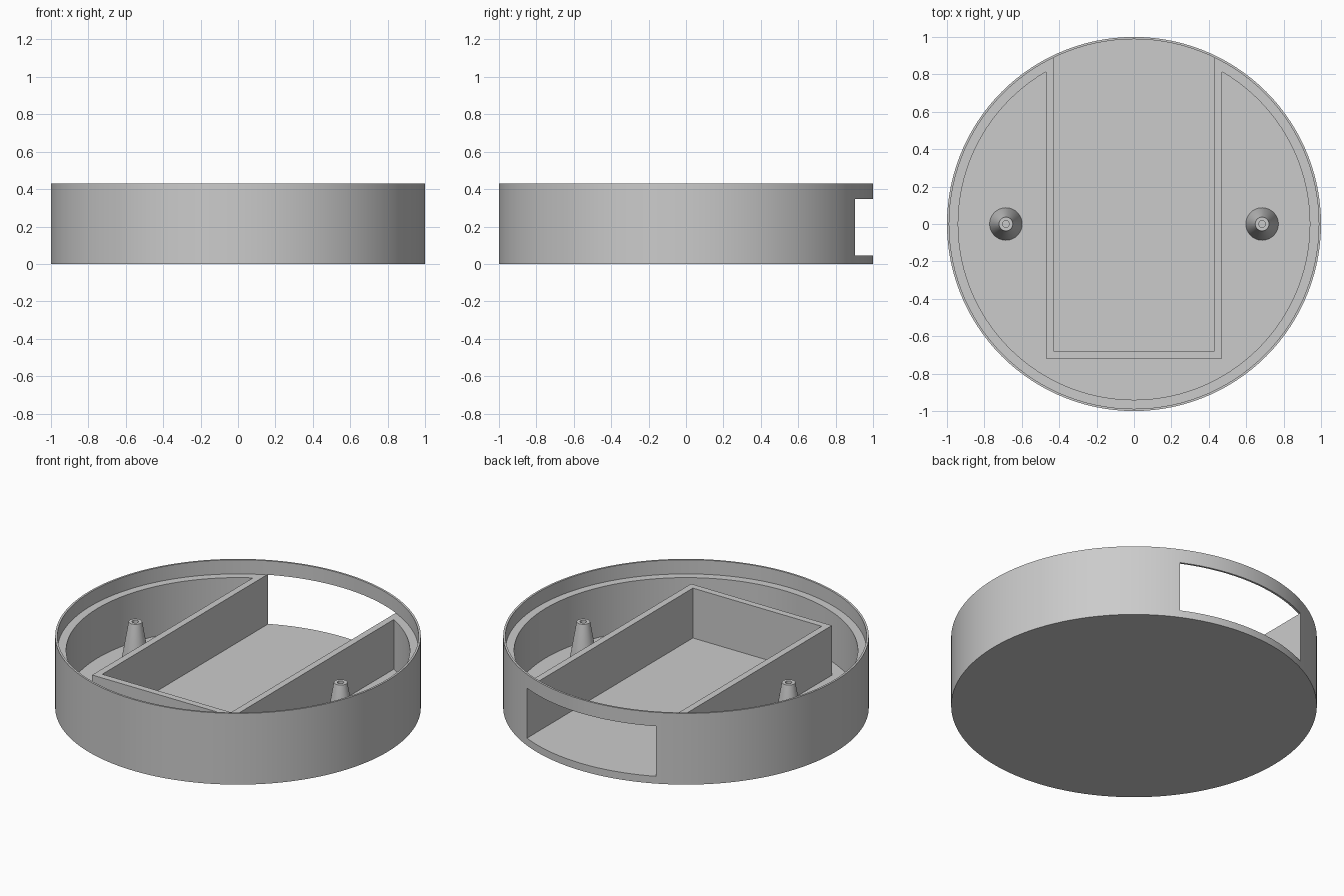
import bpy, bmesh, math

if "Cube" in bpy.data.objects:
    bpy.data.objects.remove(bpy.data.objects["Cube"])

FLOOR, LEDGE, TOP = 0.045, 0.345, 0.43

grey = bpy.data.materials.new("plain grey")
grey.diffuse_color = (0.6, 0.6, 0.6, 1)
grey.use_nodes = True
grey.node_tree.nodes["Principled BSDF"].inputs["Base Color"].default_value = grey.diffuse_color


def add_object(name, bm):
    bmesh.ops.recalc_face_normals(bm, faces=bm.faces)
    mesh = bpy.data.meshes.new(name)
    bm.to_mesh(mesh)
    bm.free()
    mesh.materials.append(grey)
    obj = bpy.data.objects.new(name, mesh)
    bpy.context.collection.objects.link(obj)
    return obj


def lathe(name, profile, steps):
    """Revolve an (r, z) profile that starts and ends on the axis."""
    bm = bmesh.new()
    verts = [bm.verts.new((r, 0, z)) for r, z in profile]
    edges = [bm.edges.new(pair) for pair in zip(verts, verts[1:])]
    bmesh.ops.spin(bm, geom=verts + edges, cent=(0, 0, 0), axis=(0, 0, 1),
                   angle=math.tau, steps=steps)
    bmesh.ops.remove_doubles(bm, verts=bm.verts, dist=1e-5)
    return add_object(name, bm)


def box(name, lo, hi):
    bm = bmesh.new()
    bmesh.ops.create_cube(bm, size=1)
    for v in bm.verts:
        v.co = [(a + b) / 2 + c * (b - a) for a, b, c in zip(lo, hi, v.co)]
    return add_object(name, bm)


def activate(obj):
    bpy.ops.object.select_all(action='DESELECT')
    obj.select_set(True)
    bpy.context.view_layer.objects.active = obj


def combine(obj, tool, operation):
    mod = obj.modifiers.new(operation.lower(), 'BOOLEAN')
    mod.object, mod.operation, mod.solver = tool, operation, 'EXACT'
    activate(obj)
    bpy.ops.object.modifier_apply(modifier=mod.name)
    bpy.data.objects.remove(tool)


def smooth(obj):
    activate(obj)
    bpy.ops.object.shade_smooth_by_angle(angle=math.radians(30))


# Round tray: floor, thick wall, ledge and thin lip
tray = lathe("tray", [(0, 0), (1, 0), (1, TOP), (0.988, TOP), (0.988, LEDGE),
                      (0.94, LEDGE), (0.94, FLOOR), (0, FLOOR)], 120)

# Walls of the central compartment, hollowed out through the back of the tray
combine(tray, box("compartment_block", (-0.47, -0.72, 0.02), (0.47, 0.85, LEDGE)), 'UNION')
combine(tray, box("compartment_cutter", (-0.43, -0.68, FLOOR - 0.001),
                  (0.43, 1.2, LEDGE + 0.001)), 'DIFFERENCE')
smooth(tray)

# Tapered screw posts with a pilot hole, one on each side
for side, x in (("left", -0.685), ("right", 0.685)):
    post = lathe(side + "_post", [(0, 0.03), (0.087, 0.03), (0.087, FLOOR), (0.037, 0.335),
                                  (0.018, 0.335), (0.018, 0.1), (0, 0.1)], 40)
    post.location.x = x
    smooth(post)
